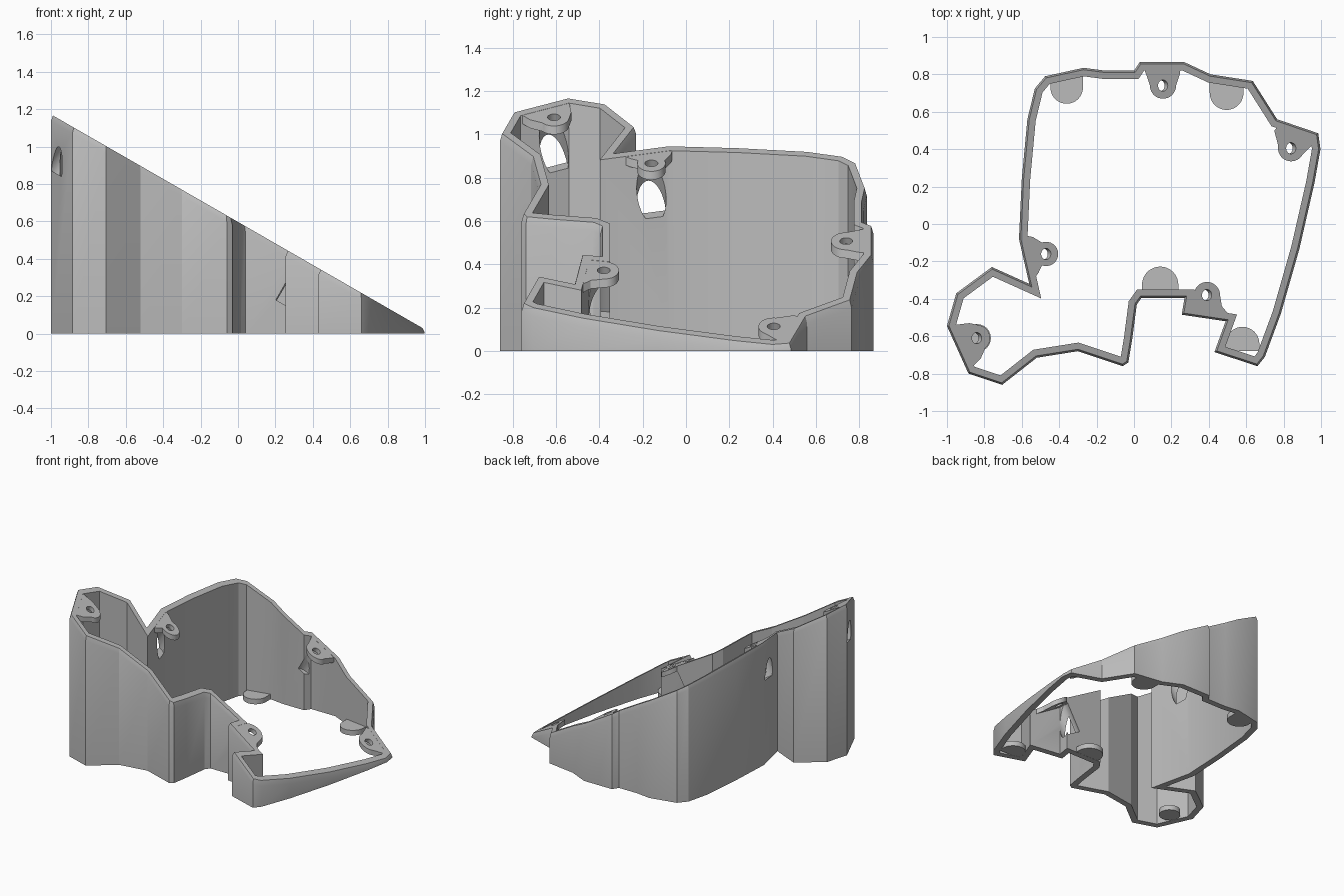
import bpy, bmesh, math
from mathutils import Vector

if "Cube" in bpy.data.objects:
    bpy.data.objects.remove(bpy.data.objects["Cube"])

SLOPE, MID = -0.575, 0.597
WALL, TAB = 0.045, 0.04
NORMAL = Vector((-SLOPE, 0, 1)).normalized()

grey = bpy.data.materials.new("plain_grey")
grey.use_nodes = True
grey.diffuse_color = (0.5, 0.5, 0.5, 1)
grey.node_tree.nodes["Principled BSDF"].inputs["Base Color"].default_value = (0.5, 0.5, 0.5, 1)


def top(x, drop=0.0):
    """Height of the slanted rim plane, lowered by drop."""
    return max(MID + SLOPE * x - drop, 0.008)


def finish(name, bm):
    bmesh.ops.recalc_face_normals(bm, faces=bm.faces)
    mesh = bpy.data.meshes.new(name)
    bm.to_mesh(mesh)
    bm.free()
    mesh.materials.append(grey)
    obj = bpy.data.objects.new(name, mesh)
    bpy.context.collection.objects.link(obj)
    return obj


def activate(obj):
    bpy.ops.object.select_all(action='DESELECT')
    obj.select_set(True)
    bpy.context.view_layer.objects.active = obj


def loft(name, rings, cyclic):
    """Join matching rings of points; cap both ends unless cyclic."""
    bm = bmesh.new()
    loops = [[bm.verts.new(p) for p in ring] for ring in rings]
    pairs = list(zip(loops, loops[1:]))
    if cyclic:
        pairs.append((loops[-1], loops[0]))
    else:
        bm.faces.new(loops[0])
        bm.faces.new(loops[-1])
    n = len(loops[0])
    for a, b in pairs:
        for i in range(n):
            j = (i + 1) % n
            bm.faces.new((a[i], a[j], b[j], b[i]))
    return finish(name, bm)


def inset(points, d):
    """Mitred inward offset of a counter-clockwise outline."""
    pts = [Vector(p) for p in points]
    result = []
    for i, p in enumerate(pts):
        u = (p - pts[i - 1]).normalized()
        v = (pts[(i + 1) % len(pts)] - p).normalized()
        m = Vector((-u.y - v.y, u.x + v.x))
        result.append(p + m * (d / (1 + u.dot(v))))
    return result


def arc(c, r, a0, a1, steps=16):
    angles = [math.radians(a0 + (a1 - a0) * i / steps) for i in range(steps + 1)]
    return [(c[0] + r * math.cos(a), c[1] + r * math.sin(a)) for a in angles]


def cut(obj, c, r, near, far):
    """Bore along the rim normal below point c, between two depths."""
    origin = Vector((c[0], c[1], MID + SLOPE * c[0]))
    bm = bmesh.new()
    bmesh.ops.create_cone(bm, cap_ends=True, segments=32, radius1=r, radius2=r, depth=far - near)
    bm.transform(NORMAL.to_track_quat('Z', 'Y').to_matrix().to_4x4())
    bmesh.ops.translate(bm, verts=bm.verts, vec=origin - NORMAL * (near + far) / 2)
    cutter = finish("bore_cutter", bm)
    cutter.hide_render = True
    mod = obj.modifiers.new("bore", 'BOOLEAN')
    mod.operation, mod.solver, mod.object = 'DIFFERENCE', 'EXACT', cutter
    activate(obj)
    bpy.ops.object.modifier_apply(modifier=mod.name)
    bpy.data.objects.remove(cutter)


# Outer plan outline, counter-clockwise from the inner nook
outline = [
    (-0.56, -0.32), (-0.76, -0.23), (-0.95, -0.37), (-1.0, -0.545), (-0.885, -0.8),
    (-0.705, -0.86), (-0.52, -0.715), (-0.3, -0.68), (-0.06, -0.76), (-0.03, -0.74),
    (-0.01, -0.62), (0.015, -0.43), (0.04, -0.395), (0.27, -0.395), (0.255, -0.485),
    (0.49, -0.52), (0.43, -0.685), (0.66, -0.76), (0.7, -0.71), (0.785, -0.48),
    (0.885, -0.13), (0.965, 0.22), (0.997, 0.4), (0.985, 0.485), (0.765, 0.56),
    (0.635, 0.765), (0.41, 0.8), (0.27, 0.865), (0.03, 0.865), (0.0, 0.82),
    (-0.155, 0.82), (-0.27, 0.835), (-0.475, 0.79), (-0.53, 0.725), (-0.57, 0.56),
    (-0.6, 0.24), (-0.615, -0.08)]
rim, inner = inset(outline, 0.01), inset(outline, WALL)

# Wall with a small outer chamfer under the slanted rim
wall = loft("housing_wall", [
    [(x, y, 0) for x, y in outline],
    [(x, y, top(x, 0.035)) for x, y in outline],
    [(x, y, top(x)) for x, y in rim],
    [(x, y, top(x)) for x, y in inner],
    [(x, y, 0) for x, y in inner]], True)

# Screw lugs: centre, radius, arc start and end, then points on the wall
lugs = {
    "back_lug": ((0.155, 0.74), 0.07, 180, 360, [(0.245, 0.8), (0.25, 0.84), (0.05, 0.84), (0.065, 0.8)]),
    "tip_lug": ((0.84, 0.405), 0.07, 170, 330, [(0.96, 0.43), (0.95, 0.47), (0.78, 0.535), (0.75, 0.5)]),
    "front_lug": ((0.39, -0.38), 0.07, 0, 160, [(0.3, -0.36), (0.28, -0.46), (0.52, -0.5), (0.47, -0.44)]),
    "side_lug": ((-0.47, -0.16), 0.065, -110, 110, [(-0.54, -0.07), (-0.59, -0.06), (-0.54, -0.3), (-0.51, -0.26)]),
    "corner_lug": ((-0.84, -0.61), 0.07, -50, 80, [(-0.88, -0.53), (-0.965, -0.54), (-0.87, -0.77), (-0.82, -0.72)]),
}
parts = [wall]
for name, (c, r, a0, a1, base) in lugs.items():
    plan = arc(c, r, a0, a1) + base
    lug = loft(name, [[(x, y, top(x, TAB)) for x, y in plan],
                      [(x, y, top(x, 0.001)) for x, y in plan]], False)
    cut(lug, c, 0.03, -0.1, 0.15)
    # Access bore for the screw, opening a window where it meets the wall
    cut(wall, c, 0.068, TAB, 0.26)
    parts.append(lug)

# Flat feet on the floor, each a round end running back to the wall
feet = {
    "back_right_foot": ((-0.36, 0.73), 0.087, 180, 360, 0.06),
    "back_left_foot": ((0.495, 0.7), 0.09, 180, 360, 0.06),
    "front_foot": ((0.14, -0.325), 0.097, 0, 180, -0.05),
    "front_left_foot": ((0.58, -0.64), 0.09, 0, 180, -0.04),
    "corner_foot": ((-0.84, -0.61), 0.075, 0, 360, 0),
}
for name, (c, r, a0, a1, reach) in feet.items():
    plan = arc(c, r, a0, a1, 24)
    if reach:
        plan += [(plan[-1][0], c[1] + reach), (plan[0][0], c[1] + reach)]
    else:
        plan.pop()
    parts.append(loft(name, [[(x, y, z) for x, y in plan] for z in (0.001, TAB)], False))

for obj in parts:
    activate(obj)
    bpy.ops.object.shade_smooth_by_angle(angle=math.radians(25))
